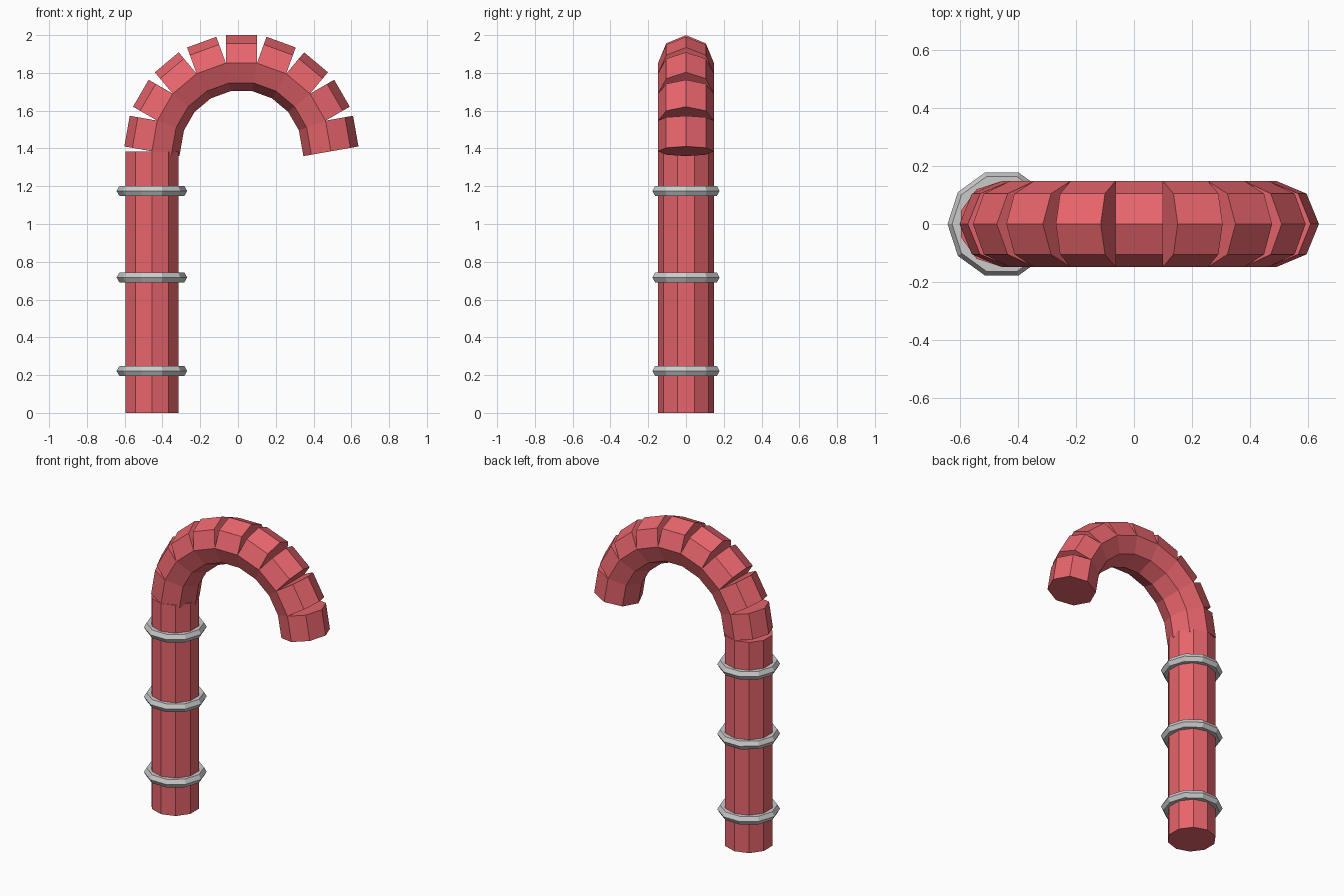
import bpy
from math import sin, cos, radians

if "Cube" in bpy.data.objects:
    bpy.data.objects.remove(bpy.data.objects["Cube"])

RADIUS = 0.148            # tube radius
SHAFT_X, SHAFT_TOP = -0.456, 1.385
HOOK_X, HOOK_R = 0.018, 0.474
STEP, COUNT = radians(20), 9

red = bpy.data.materials.new("red")
red.diffuse_color = (0.8, 0.13, 0.15, 1)
red.use_nodes = True
red.node_tree.nodes["Principled BSDF"].inputs["Base Color"].default_value = red.diffuse_color


def tube(name, sides, length, location, tilt=0):
    bpy.ops.mesh.primitive_cylinder_add(vertices=sides, radius=RADIUS, depth=length,
                                        location=location, rotation=(0, tilt, 0))
    obj = bpy.context.object
    obj.name = name
    obj.data.materials.append(red)
    return obj


# Straight ten-sided shaft
tube("shaft", 10, SHAFT_TOP, (SHAFT_X, 0, SHAFT_TOP / 2))

# Hook: separate straight octagonal pieces, meeting on the centre line of a half circle
mid_radius = HOOK_R * cos(STEP / 2)
piece_length = 2 * HOOK_R * sin(STEP / 2)
for i in range(COUNT):
    a = (i - (COUNT - 1) / 2) * STEP
    tube(f"hook_piece_{i + 1}", 8, piece_length,
         (HOOK_X + mid_radius * sin(a), 0, SHAFT_TOP + mid_radius * cos(a)),
         radians(90) + a)

# Grey rings around the shaft
for i, z in enumerate((0.222, 0.717, 1.175)):
    bpy.ops.mesh.primitive_torus_add(major_segments=10, minor_segments=6,
                                     major_radius=0.156, minor_radius=0.031,
                                     location=(SHAFT_X, 0, z))
    bpy.context.object.name = f"ring_{i + 1}"
